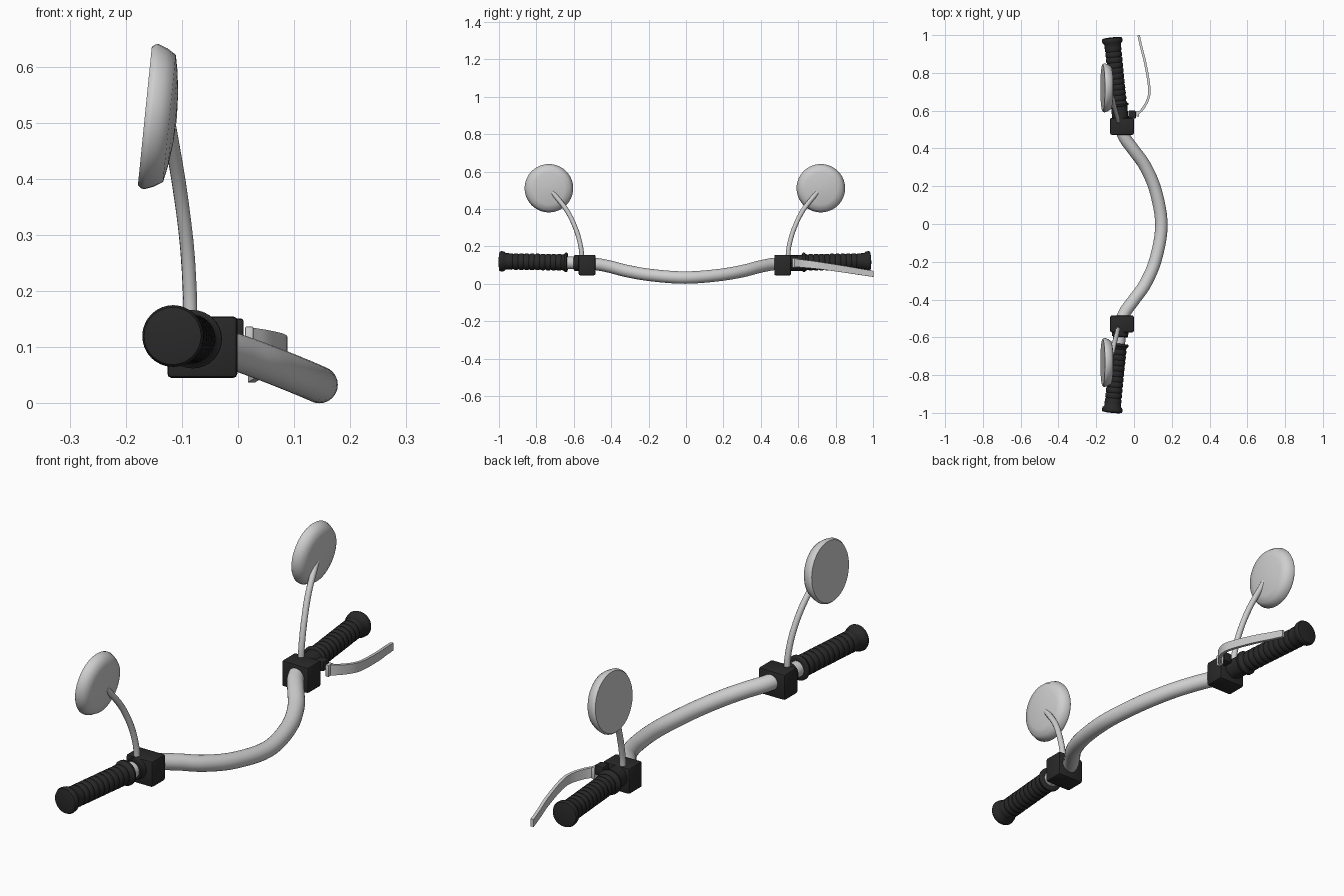
import bpy, bmesh, math
from mathutils import Vector

if "Cube" in bpy.data.objects:
    bpy.data.objects.remove(bpy.data.objects["Cube"])

Y0 = -0.006  # symmetry plane of the bar (the lever tip reaches past one grip)


def material(name, v):
    m = bpy.data.materials.new(name)
    m.diffuse_color = (v, v, v, 1)
    m.use_nodes = True
    m.node_tree.nodes["Principled BSDF"].inputs["Base Color"].default_value = m.diffuse_color
    return m


SILVER = material("silver_metal", 0.62)
BLACK = material("black_rubber", 0.022)


def finish(name, bm, mat, angle=40):
    bmesh.ops.recalc_face_normals(bm, faces=bm.faces)
    me = bpy.data.meshes.new(name)
    bm.to_mesh(me)
    bm.free()
    me.materials.append(mat)
    ob = bpy.data.objects.new(name, me)
    bpy.context.collection.objects.link(ob)
    bpy.ops.object.select_all(action='DESELECT')
    ob.select_set(True)
    bpy.context.view_layer.objects.active = ob
    bpy.ops.object.shade_smooth_by_angle(angle=math.radians(angle))
    return ob


def skin(name, rings, mat, angle=40):
    """Join closed rings of points into a capped skin."""
    bm = bmesh.new()
    vs = [[bm.verts.new(p) for p in r] for r in rings]
    n = len(vs[0])
    for a, b in zip(vs, vs[1:]):
        for i in range(n):
            bm.faces.new((a[i], a[(i + 1) % n], b[(i + 1) % n], b[i]))
    bm.faces.new(vs[0])
    bm.faces.new(vs[-1])
    return finish(name, bm, mat, angle)


def circle(c, axis, r, n):
    u = axis.cross(Vector((0, 0.3, 1))).normalized()
    w = axis.cross(u)
    return [c + (u * math.cos(t) + w * math.sin(t)) * r
            for t in (2 * math.pi * i / n for i in range(n))]


def lathe(name, origin, axis, profile, mat, n=32, angle=40):
    """profile: (distance along axis, radius)."""
    o, a = Vector(origin), Vector(axis).normalized()
    return skin(name, [circle(o + a * s, a, r, n) for s, r in profile], mat, angle)


def spline(pts, steps=6):
    p = [Vector(q) for q in pts]
    p = [2 * p[0] - p[1]] + p + [2 * p[-1] - p[-2]]
    out = []
    for a, b, c, d in zip(p, p[1:], p[2:], p[3:]):
        for k in range(steps):
            t = k / steps
            out.append(0.5 * (2 * b + (c - a) * t + (2 * a - 5 * b + 4 * c - d) * t * t
                              + (3 * b - a - 3 * c + d) * t ** 3))
    return out + [p[-2]]


def tangents(path):
    return [(path[min(i + 1, len(path) - 1)] - path[max(i - 1, 0)]).normalized()
            for i in range(len(path))]


def tube(name, pts, r, mat, n=20):
    path = spline(pts)
    return skin(name, [circle(p, t, r, n) for p, t in zip(path, tangents(path))], mat)


def box(name, c, size, mat, bevel):
    bm = bmesh.new()
    bmesh.ops.create_cube(bm, size=1)
    for v in bm.verts:
        v.co = Vector(c) + Vector([a * b for a, b in zip(v.co, size)])
    bmesh.ops.bevel(bm, geom=bm.edges[:], offset=bevel, segments=2,
                    profile=0.5, affect='EDGES')
    return finish(name, bm, mat, 35)


def side(p, s):
    return (p[0], Y0 + s * p[1], p[2])


# curved handlebar
half = [(0.115, 0.18, 0.046), (0.06, 0.31, 0.068), (0, 0.395, 0.09),
        (-0.05, 0.465, 0.104), (-0.07, 0.53, 0.110), (-0.085, 0.68, 0.114)]
bar = [side(p, -1) for p in reversed(half)] + [(0.145, Y0, 0.033)] + [side(p, 1) for p in half]
tube("handlebar", bar, 0.033, SILVER, 24)

for s, tag in ((-1, "left"), (1, "right")):
    # clamp block
    box("clamp_block_" + tag, side((-0.0635, 0.523, 0.1), s), (0.125, 0.09, 0.11), BLACK, 0.008)

    # ribbed grip with flanged ends
    start = 0.628
    root, tip = Vector(side((-0.08, start, 0.114), s)), Vector(side((-0.117, 0.994, 0.12), s))
    L = (tip - root).length
    ribs = []
    for i in range(10):
        a = 0.03 + i * 0.029
        ribs += [(a, 0.040), (a + 0.007, 0.044), (a + 0.022, 0.044)]
    profile = ([(0, 0.034), (0, 0.048), (0.004, 0.052), (0.012, 0.052), (0.017, 0.046)] + ribs
               + [(L - 0.036, 0.044), (L - 0.026, 0.053), (L - 0.012, 0.055),
                  (L - 0.004, 0.051), (L - 0.001, 0.035), (L, 0.01)])
    lathe("grip_" + tag, root, tip - root, profile, BLACK, 32, 50)

    # collar beside the block (longer on the throttle side)
    w = 0.03 if s < 0 else 0.075
    lathe("collar_" + tag, side((-0.072, 0.562, 0.111), s), tip - root,
          [(0, 0.043), (w - 0.004, 0.043), (w, 0.039)], BLACK)

    # mirror stem
    tube("mirror_stem_" + tag,
         [side(p, s) for p in ((-0.085, 0.55, 0.13), (-0.086, 0.557, 0.2), (-0.092, 0.582, 0.29),
                               (-0.105, 0.63, 0.39), (-0.122, 0.708, 0.49))],
         0.0125, SILVER, 12)

    # round mirror: flat glass face, flared rim, shallow domed back
    lathe("mirror_" + tag, side((-0.166, 0.727, 0.512), s), (0.995, 0, -0.1),
          [(0, 0.124), (0.006, 0.129), (0.012, 0.130), (0.028, 0.124), (0.044, 0.114),
           (0.050, 0.085), (0.055, 0.045), (0.057, 0.005)], SILVER, 40, 50)

# lever pivot bracket and post
box("lever_bracket", (-0.01, 0.579, 0.13), (0.04, 0.042, 0.042), BLACK, 0.005)
box("lever_post", (0.02, 0.583, 0.112), (0.015, 0.03, 0.05), SILVER, 0.003)

# brake lever: flat band bent outward, tapering to the tip
path = spline([(0.02, 0.583, 0.113), (0.05, 0.615, 0.109), (0.077, 0.67, 0.103),
               (0.08, 0.73, 0.095), (0.06, 0.85, 0.077), (0.04, 0.93, 0.064), (0.024, 1.0, 0.053)], 5)
rings = []
for i, (p, t) in enumerate(zip(path, tangents(path))):
    f = i / (len(path) - 1)
    u = Vector((t.y, -t.x, 0)).normalized() * 0.0065
    h = Vector((0, 0, 0.022 - 0.006 * f))
    rings.append([p + u + h, p - u + h, p - u - h, p + u - h])
skin("brake_lever", rings, SILVER, 35)
